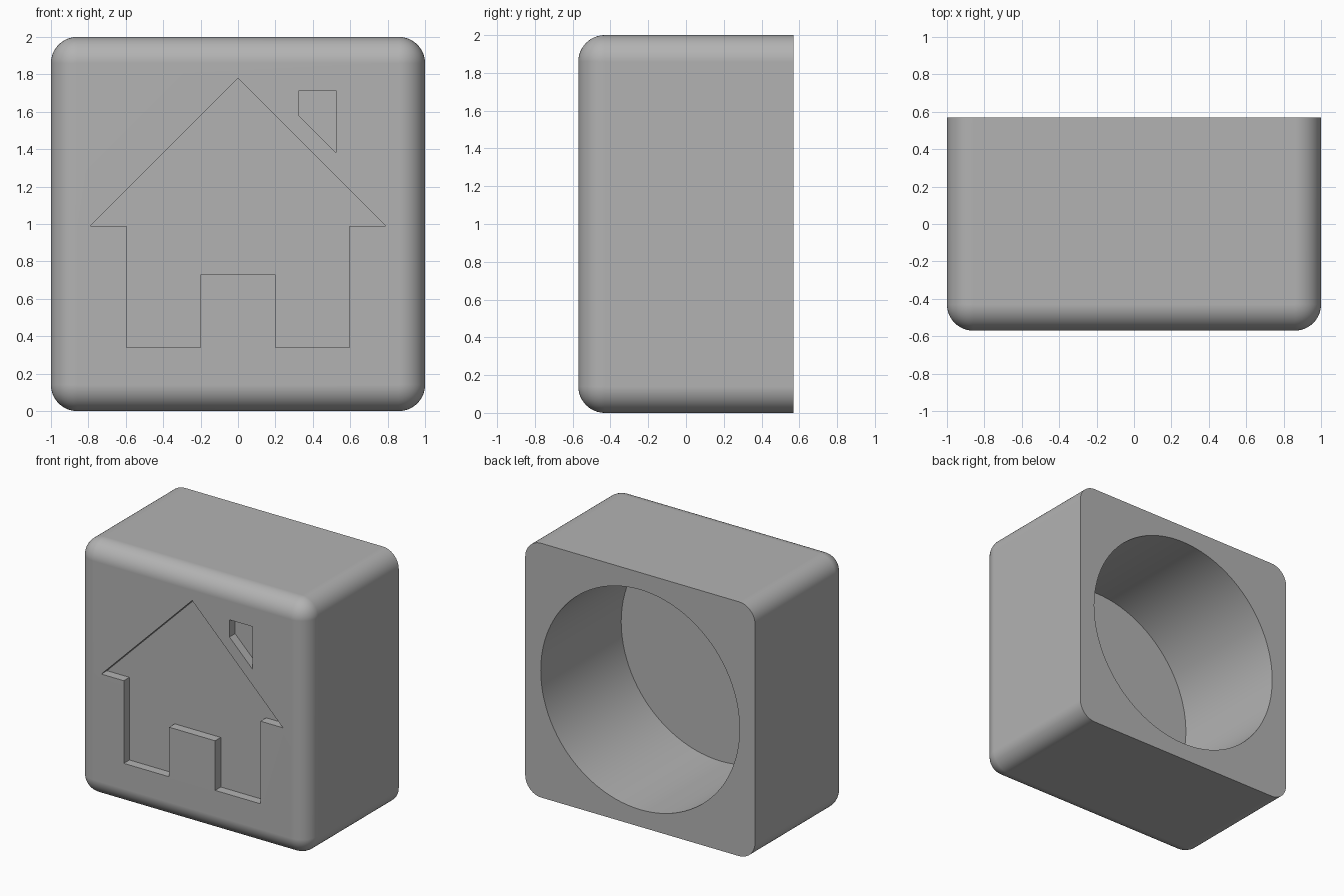
import bpy, bmesh, math
from mathutils import Matrix, Vector

if "Cube" in bpy.data.objects:
    bpy.data.objects.remove(bpy.data.objects["Cube"], do_unlink=True)

W, D, R = 2.0, 1.14, 0.14          # width, depth, edge radius
FRONT, BACK = -D / 2, D / 2
RECESS, BORE_DEPTH, BORE_R = 0.07, 1.0, 0.865

grey = bpy.data.materials.new("plain grey")
grey.use_nodes = True
grey.diffuse_color = (0.45, 0.45, 0.45, 1)
grey.node_tree.nodes["Principled BSDF"].inputs["Base Color"].default_value = grey.diffuse_color


def add_object(name, bm):
    bmesh.ops.recalc_face_normals(bm, faces=bm.faces)
    mesh = bpy.data.meshes.new(name)
    bm.to_mesh(mesh)
    bm.free()
    mesh.materials.append(grey)
    obj = bpy.data.objects.new(name, mesh)
    bpy.context.collection.objects.link(obj)
    return obj


def front_cutter(name, outline):
    """Extrude an x-z outline from just before the front face to the recess floor."""
    bm = bmesh.new()
    face = bm.faces.new([bm.verts.new((x, FRONT - 0.1, z)) for x, z in outline])
    out = bmesh.ops.extrude_face_region(bm, geom=[face])["geom"]
    verts = [v for v in out if isinstance(v, bmesh.types.BMVert)]
    bmesh.ops.translate(bm, verts=verts, vec=(0, 0.1 + RECESS, 0))
    return add_object(name, bm)


# Block: every edge rounded except those around the flat back
bm = bmesh.new()
bmesh.ops.create_cube(bm, size=1, matrix=Matrix.Translation((0, 0, W / 2)) @ Matrix.Diagonal((W, D, W, 1)))
edges = [e for e in bm.edges if not all(v.co.y > 0 for v in e.verts)]
bmesh.ops.bevel(bm, geom=edges, offset=R, segments=12, profile=0.5, affect='EDGES', clamp_overlap=True)
block = add_object("house_block", bm)

# House recess, mirrored about the centre line
half = [(0.2, 0.73), (0.2, 0.34), (0.595, 0.34), (0.595, 0.99), (0.79, 0.99)]
house = half + [(0, 1.78)] + [(-x, z) for x, z in reversed(half)]
chimney = [(0.325, 1.58), (0.525, 1.38), (0.525, 1.715), (0.325, 1.715)]
cutters = [front_cutter("house_cutter", house), front_cutter("chimney_cutter", chimney)]

# Round bore opening at the back
bm = bmesh.new()
centre = Vector((0, BACK - BORE_DEPTH / 2 + 0.05, W / 2))
bmesh.ops.create_cone(bm, cap_ends=True, segments=96, radius1=BORE_R, radius2=BORE_R, depth=BORE_DEPTH + 0.1,
                      matrix=Matrix.Translation(centre) @ Matrix.Rotation(math.pi / 2, 4, 'X'))
cutters.append(add_object("bore_cutter", bm))

# Cut the recesses and bore, then discard the cutters
bpy.ops.object.select_all(action='DESELECT')
bpy.context.view_layer.objects.active = block
block.select_set(True)
for cutter in cutters:
    cutter.hide_render = True
    mod = block.modifiers.new(cutter.name, 'BOOLEAN')
    mod.operation, mod.solver, mod.object = 'DIFFERENCE', 'EXACT', cutter
    bpy.ops.object.modifier_apply(modifier=mod.name)
    bpy.data.objects.remove(cutter, do_unlink=True)

# Smooth fillets and bore, flat faces kept flat
bpy.ops.object.shade_smooth_by_angle(angle=math.radians(30))
normals = block.modifiers.new("flat_faces", 'WEIGHTED_NORMAL')
normals.keep_sharp = True
